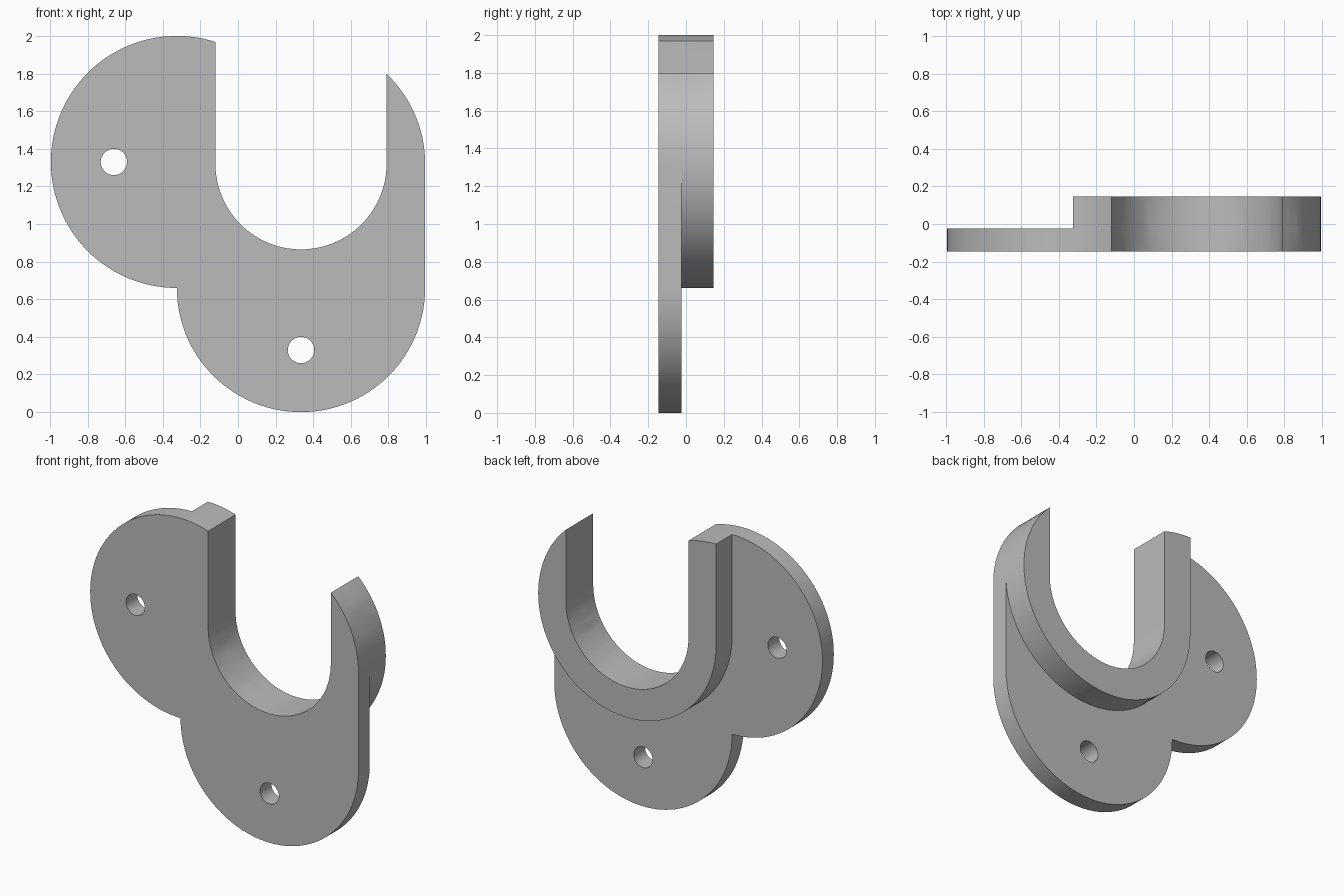
import bpy
import bmesh
from math import acos, cos, sin, radians, degrees

cube = bpy.data.objects.get("Cube")
if cube:
    bpy.data.objects.remove(cube, do_unlink=True)

# Main dimensions
R, SLOT_R, DISC_R, HOLE_R = 0.66, 0.455, 0.67, 0.07
CX, CZ = 0.335, 1.32              # slot and collar centre
LOBE_Z = 0.66                     # lower lobe centre height
DISC_X, DISC_Z = CX - R, 1.33     # side disc centre
FRONT, STEP, BACK = -0.145, -0.025, 0.145

grey = bpy.data.materials.new("plain grey")
grey.use_nodes = True
grey.diffuse_color = (0.5, 0.5, 0.5, 1)
grey.node_tree.nodes["Principled BSDF"].inputs["Base Color"].default_value = (0.5, 0.5, 0.5, 1)


def arc(cx, cz, r, start, end):
    n = max(2, round(abs(end - start) / 3))
    angles = [radians(start + (end - start) * i / n) for i in range(n + 1)]
    return [(cx + r * cos(a), cz + r * sin(a)) for a in angles]


def prism(name, outline, y0, y1):
    """Extrude an x-z outline from y0 to y1."""
    bm = bmesh.new()
    pts = [p for i, p in enumerate(outline)
           if abs(p[0] - outline[i - 1][0]) + abs(p[1] - outline[i - 1][1]) > 1e-5]
    face = bm.faces.new([bm.verts.new((x, y0, z)) for x, z in pts])
    side = bmesh.ops.extrude_face_region(bm, geom=[face])
    verts = [g for g in side["geom"] if isinstance(g, bmesh.types.BMVert)]
    bmesh.ops.translate(bm, verts=verts, vec=(0, y1 - y0, 0))
    bmesh.ops.recalc_face_normals(bm, faces=bm.faces)
    mesh = bpy.data.meshes.new(name)
    bm.to_mesh(mesh)
    bm.free()
    mesh.materials.append(grey)
    obj = bpy.data.objects.new(name, mesh)
    bpy.context.collection.objects.link(obj)
    return obj


def combine(target, other, operation):
    mod = target.modifiers.new(operation.lower(), 'BOOLEAN')
    mod.operation, mod.solver, mod.object = operation, 'EXACT', other
    bpy.context.view_layer.objects.active = target
    bpy.ops.object.modifier_apply(modifier=mod.name)
    bpy.data.objects.remove(other, do_unlink=True)


# Edges shared by plate and collar: right horn, open slot, top of the side disc
horn_angle = degrees(acos(SLOT_R / R))
top_angle = degrees(acos((CX - SLOT_R - DISC_X) / DISC_R))
shared = (arc(CX, CZ, R, 0, horn_angle)
          + arc(CX, CZ, SLOT_R, 0, -180)
          + arc(DISC_X, DISC_Z, DISC_R, top_angle, 90))

# Thin plate with side disc and lower lobe
plate = prism("mounting_plate",
              shared + arc(DISC_X, DISC_Z, DISC_R, 90, 270)
              + arc(CX, LOBE_Z, R, 180, 360), FRONT, STEP)

# Thick collar around the slot, joined to the back of the plate
collar = prism("collar", shared + arc(CX, CZ, R, 180, 360), STEP, BACK)
combine(plate, collar, 'UNION')

# Screw holes
for x, z in ((DISC_X - DISC_R / 2, DISC_Z), (CX, LOBE_Z / 2)):
    combine(plate, prism("hole_cutter", arc(x, z, HOLE_R, 0, 360), FRONT - 0.1, BACK + 0.1),
            'DIFFERENCE')

# Smooth the curved walls, keep the edges sharp
plate.select_set(True)
bpy.context.view_layer.objects.active = plate
bpy.ops.object.shade_smooth_by_angle(angle=radians(30))
